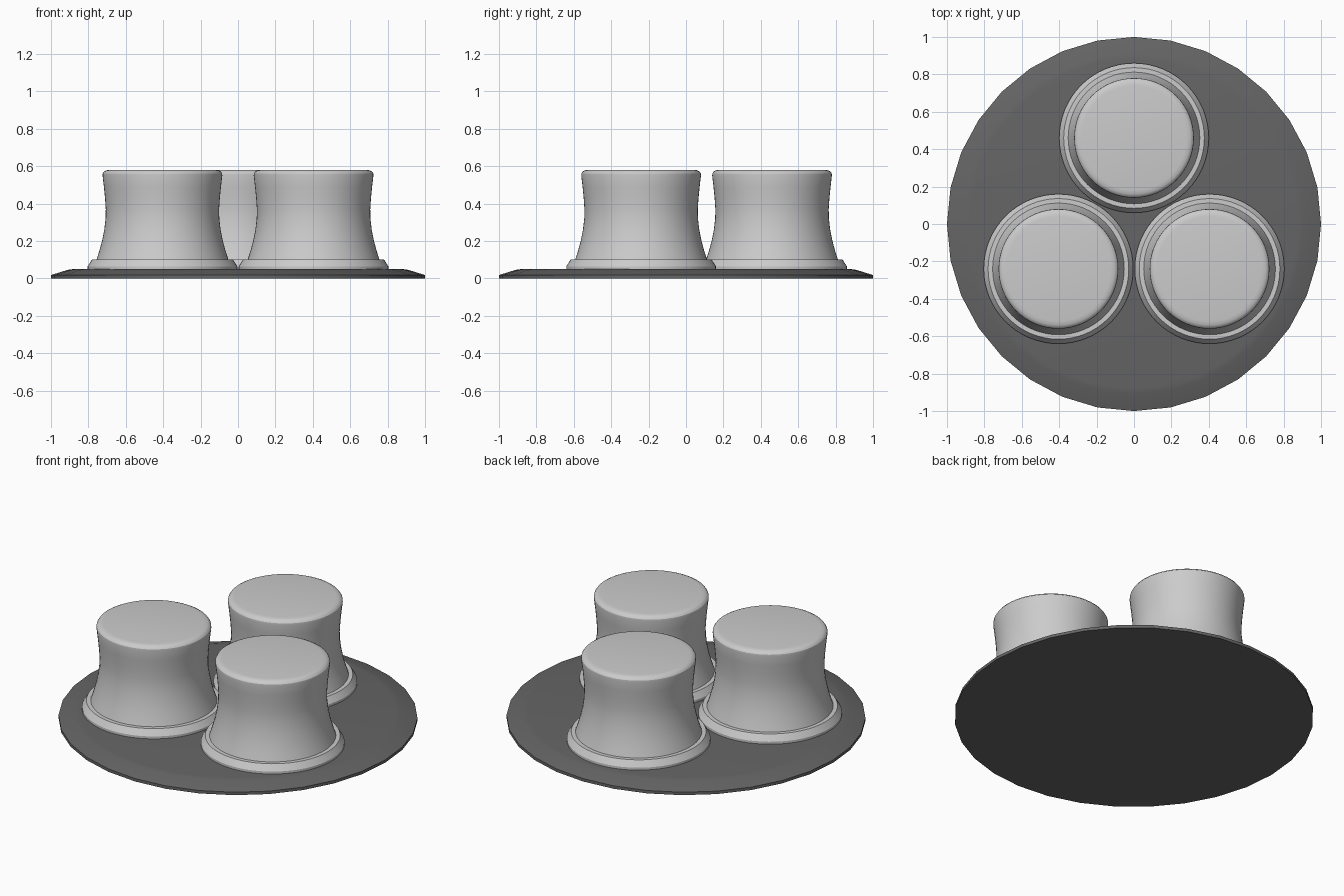
import bpy, bmesh, math

if "Cube" in bpy.data.objects:
    bpy.data.objects.remove(bpy.data.objects["Cube"])

dark = bpy.data.materials.new("dark_grey")
dark.diffuse_color = (0.13, 0.13, 0.13, 1)
dark.use_nodes = True
dark.node_tree.nodes["Principled BSDF"].inputs["Base Color"].default_value = dark.diffuse_color


def lathe(name, profile, sides, loc, material=None):
    """Revolve an (r, z) profile and cap both ends."""
    bm = bmesh.new()
    rings = []
    for r, z in profile:
        rings.append([bm.verts.new((r * math.cos(2 * math.pi * i / sides),
                                    r * math.sin(2 * math.pi * i / sides), z))
                      for i in range(sides)])
    for a, b in zip(rings, rings[1:]):
        for i in range(sides):
            j = (i + 1) % sides
            bm.faces.new((a[i], a[j], b[j], b[i]))
    bm.faces.new(rings[0][::-1])
    bm.faces.new(rings[-1])
    mesh = bpy.data.meshes.new(name)
    bm.to_mesh(mesh)
    bm.free()
    obj = bpy.data.objects.new(name, mesh)
    obj.location = loc
    bpy.context.collection.objects.link(obj)
    if material:
        mesh.materials.append(material)
    bpy.ops.object.select_all(action='DESELECT')
    obj.select_set(True)
    bpy.context.view_layer.objects.active = obj
    bpy.ops.object.shade_smooth_by_angle(angle=math.radians(30))
    return obj


# Round base plate with a bevelled rim
lathe("base_plate", [(1, 0), (1, 0.018), (0.91, 0.046), (0.88, 0.05)],
      32, (0, 0, 0), dark)

# Waisted posts with a stepped foot and rounded top edge
foot = [(0.40, 0.045), (0.40, 0.065), (0.376, 0.102), (0.352, 0.102)]
waist = [(0.338, 0.145), (0.323, 0.20), (0.311, 0.26), (0.304, 0.32),
         (0.303, 0.37), (0.307, 0.43), (0.313, 0.49), (0.32, 0.55)]
crown = [(0.319, 0.562), (0.312, 0.572), (0.30, 0.578), (0.28, 0.581)]
for side, x, y in (("back", 0, 0.46), ("left", -0.404, -0.24), ("right", 0.404, -0.24)):
    lathe(side + "_post", foot + waist + crown, 64, (x, y, 0))
